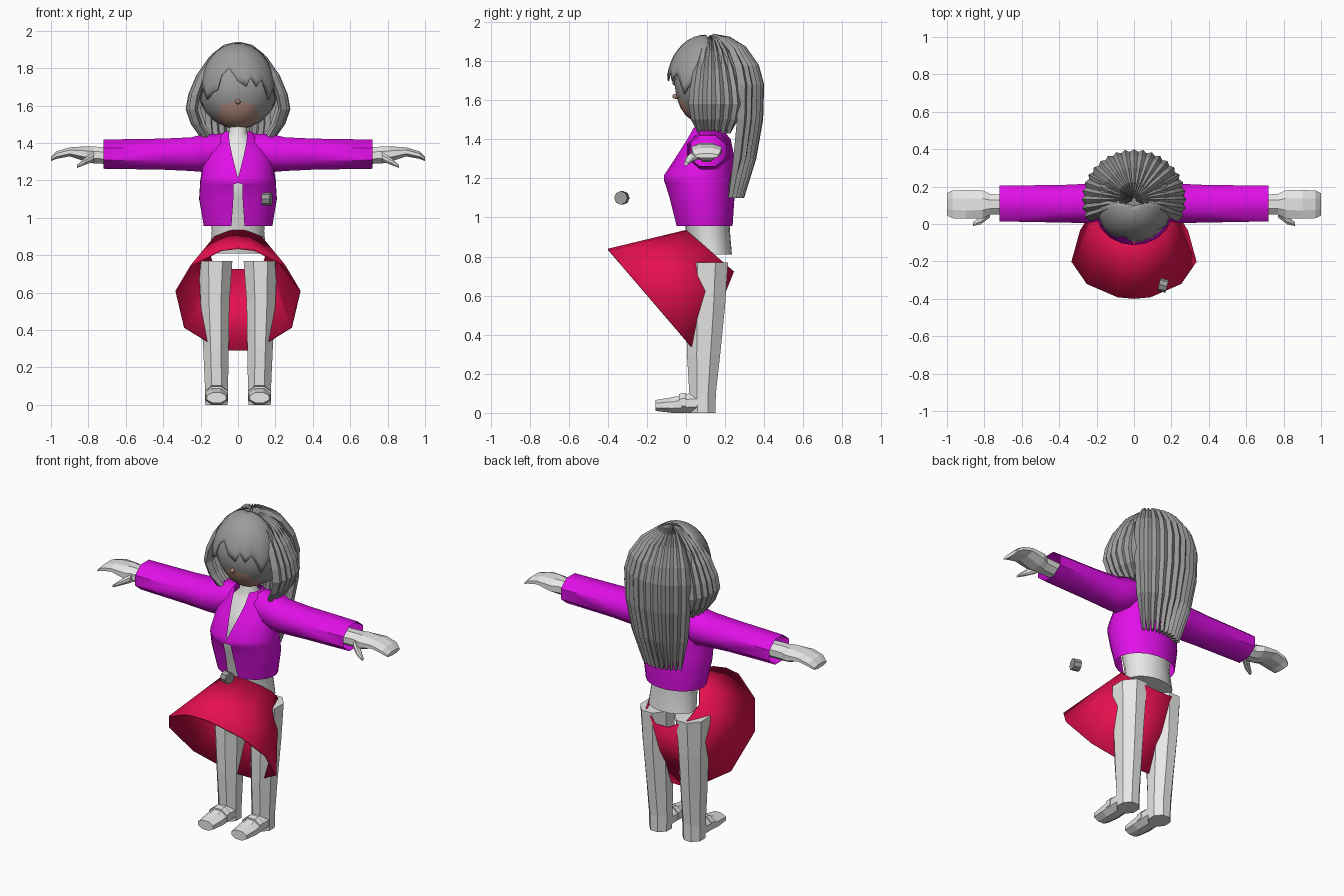
import bpy, bmesh, math
from math import sin, cos, radians, pi
from mathutils import Vector

if "Cube" in bpy.data.objects:
    bpy.data.objects.remove(bpy.data.objects["Cube"])


def material(name, rgb):
    m = bpy.data.materials.new(name)
    m.use_nodes = True
    m.diffuse_color = (*rgb, 1)
    m.node_tree.nodes["Principled BSDF"].inputs["Base Color"].default_value = (*rgb, 1)
    return m


PALE = material("pale grey", (.8, .8, .79))
GREY = material("hair grey", (.33, .33, .33))
PURPLE = material("jacket magenta", (.75, .005, .8))
RED = material("skirt red", (.8, .005, .08))
SKIN = material("face skin", (.41, .24, .19))


def finish(ob, mat, angle):
    ob.data.materials.append(mat)
    if angle:
        bpy.ops.object.select_all(action='DESELECT')
        ob.select_set(True)
        bpy.context.view_layer.objects.active = ob
        bpy.ops.object.shade_smooth_by_angle(angle=radians(angle))
    return ob


def loft(name, rings, mat, closed=True, caps=True, angle=0, thick=0):
    """Skin a list of equal-length point rings."""
    bm = bmesh.new()
    rows = [[bm.verts.new(p) for p in ring] for ring in rings]
    n = len(rows[0])
    for a, b in zip(rows, rows[1:]):
        for i in range(n if closed else n - 1):
            j = (i + 1) % n
            bm.faces.new((a[i], a[j], b[j], b[i]))
    if caps:
        bm.faces.new(rows[0])
        bm.faces.new(rows[-1])
    bmesh.ops.recalc_face_normals(bm, faces=bm.faces)
    me = bpy.data.meshes.new(name)
    bm.to_mesh(me)
    bm.free()
    ob = bpy.data.objects.new(name, me)
    bpy.context.collection.objects.link(ob)
    if thick:
        mod = ob.modifiers.new("thickness", 'SOLIDIFY')
        mod.thickness = thick
    return finish(ob, mat, angle)


def ball(name, loc, size, mat, seg=24):
    bpy.ops.mesh.primitive_uv_sphere_add(segments=seg, ring_count=seg // 2, location=loc)
    ob = bpy.context.object
    ob.name = name
    ob.scale = size
    return finish(ob, mat, 60)


def octagon(ru, rv):
    k = 1 / cos(pi / 8)
    return [(ru * k * cos(a), rv * k * sin(a)) for a in [pi / 8 + i * pi / 4 for i in range(8)]]


def body_ring(z, rx, front, back, gap=None, n=20):
    """Horizontal oval, optionally left open at the front."""
    yc, ry = (front + back) / 2, (back - front) / 2
    a0 = 0 if gap is None else math.asin(gap / rx)
    count = n if gap is None else n - 1
    angles = [a0 + (2 * pi - 2 * a0) * i / count for i in range(n)]
    return [(rx * sin(a), yc - ry * cos(a), z) for a in angles]


# Torso and neck
loft("torso", [body_ring(*r) for r in (
    (.81, .15, .03, .235), (.93, .14, 0, .225), (1.1, .16, -.03, .23), (1.2, .16, -.07, .23),
    (1.33, .15, -.015, .22), (1.41, .09, .03, .19), (1.45, .05, .05, .16), (1.55, .045, .05, .15))],
    PALE, angle=50)

# Open jacket
loft("jacket", [body_ring(*r) for r in (
    (.955, .185, -.05, .24, .035), (1.1, .21, -.085, .25, .025), (1.18, .205, -.11, .25, .025),
    (1.185, .205, -.113, .25, .001), (1.215, .2, -.113, .25, .001), (1.33, .185, -.04, .245, .03),
    (1.4, .14, 0, .23, .045), (1.46, .075, .02, .18, .05))],
    PURPLE, closed=False, caps=False, angle=50)

# Skirt flared towards the front
half_turn = [0, 15, 48, 80, 122, 165]
turns = half_turn + [-t for t in reversed(half_turn[1:])]


def skirt_ring(y, z, dy, dz, rx):
    return [(rx * sin(radians(t)), y - dy * cos(radians(t)), z - dz * cos(radians(t))) for t in turns]


loft("skirt", [skirt_ring(.125, .828, .125, -.108, .17), skirt_ring(-.16, .56, .24, -.28, .34)],
     RED, caps=False, angle=60, thick=.008)

# Limbs, mirrored
for s, side in ((1, "left"), (-1, "right")):
    def along_x(x, y, z, ry, rz):
        return [(s * x, y + u, z + v) for u, v in octagon(ry, rz)]

    loft(side + "_sleeve", [along_x(*r) for r in (
        (.08, .12, 1.37, .09, .08), (.19, .12, 1.345, .105, .1), (.25, .11, 1.34, .105, .09),
        (.4, .108, 1.34, .1, .083), (.72, .11, 1.34, .096, .078))], PURPLE, caps=False, angle=50)
    loft(side + "_hand", [along_x(*r) for r in (
        (.6, .105, 1.33, .05, .045), (.77, .105, 1.335, .055, .045), (.81, .105, 1.34, .075, .042),
        (.9, .105, 1.352, .077, .024), (.97, .105, 1.335, .074, .02), (1, .105, 1.315, .06, .012))], PALE)
    loft(side + "_thumb", [along_x(*r) for r in (
        (.77, .06, 1.325, .025, .025), (.82, .02, 1.3, .022, .018), (.86, 0, 1.275, .01, .008))], PALE)

    def along_z(z, x, y, rx, ry):
        return [(s * (x + u), y + v, z) for u, v in octagon(rx, ry)]

    loft(side + "_leg", [along_z(*r) for r in (
        (.77, .12, .105, .09, .11), (.55, .123, .1, .077, .1), (.3, .118, .09, .068, .085),
        (.1, .115, .085, .062, .068), (0, .115, .085, .06, .065))], PALE)

    def along_y(y, z, rx, rz):
        return [(s * .115 + u, y, z + v) for u, v in octagon(rx, rz)]

    loft(side + "_shoe", [along_y(*r) for r in (
        (.08, .05, .06, .05), (.02, .05, .06, .05), (-.07, .04, .06, .04), (-.155, .038, .052, .028))], PALE)
    loft(side + "_shoe_strap", [along_y(*r) for r in (
        (0, .055, .062, .048), (-.035, .052, .062, .045))], PALE)
    ball(side + "_ear", (s * .168, .1, 1.65), (.014, .025, .035), SKIN, 12)

# Head
ball("head", (0, .11, 1.65), (.165, .16, .178), SKIN)
ball("nose", (0, -.05, 1.62), (.014, .02, .014), SKIN, 10)

# Fringe: a dome whose lower edge rises and falls around the face
edge = [(-100, 1.58), (-85, 1.64), (-70, 1.7), (-56, 1.63), (-42, 1.67), (-33, 1.68), (-27, 1.76),
        (-16, 1.8), (-8, 1.77), (0, 1.73), (13, 1.7), (20, 1.75), (29, 1.7), (40, 1.74),
        (56, 1.63), (70, 1.7), (85, 1.64), (100, 1.58)]
CENTRE = Vector((0, .1, 1.68))


def dome_column(azimuth, low):
    a, end = radians(azimuth), math.acos((low - CENTRE.z) / .255)
    tilts = [.02 + (end - .02) * i / 9 for i in range(10)]
    return [CENTRE + Vector((.205 * sin(t) * sin(a), -.2 * sin(t) * cos(a), .255 * cos(t))) for t in tilts]


loft("fringe", [dome_column(*e) for e in edge], GREY, closed=False, caps=False, angle=50, thick=.008)

# Ridged strands: short at the sides, long at the back (reach from the crown, height)
SIDE = [(.04, 1.935), (.3, 1.915), (.55, 1.86), (.8, 1.76), (.95, 1.66), (1, 1.58), (.9, 1.5), (.72, 1.43)]
BACK = [(.04, 1.94), (.35, 1.925), (.65, 1.875), (.9, 1.78), (1, 1.68), (.98, 1.5), (.85, 1.3), (.62, 1.1)]
STEP = 10


def strand(azimuth):
    a = radians(azimuth)
    path = BACK if 128 < azimuth < 232 else SIDE
    rings = []
    for i, (reach, z) in enumerate(path):
        p = Vector((.28 * reach * sin(a), .13 - .27 * reach * cos(a), z))
        out = (p - Vector((0, .13, min(z, 1.6)))).normalized()
        across = Vector((cos(a), sin(a), 0)) * .27 * reach * radians(STEP) * .72
        if i == len(path) - 1:
            across *= .4
        rings.append([p, p + across - out * .022, p - out * .05, p - across - out * .022])
    return rings


for k, azimuth in enumerate(range(70, 291, STEP)):
    loft("hair_strand_%02d" % (k + 1), strand(azimuth), GREY)

# Scalp under the strands
ball("scalp", (0, .145, 1.69), (.215, .205, .215), GREY, 20)

# Small floating button
bpy.ops.mesh.primitive_cylinder_add(vertices=8, radius=.035, depth=.045,
                                    location=(.155, -.328, 1.1), rotation=(0, pi / 2, radians(-15)))
bpy.context.object.name = "button"
finish(bpy.context.object, GREY, 0)
